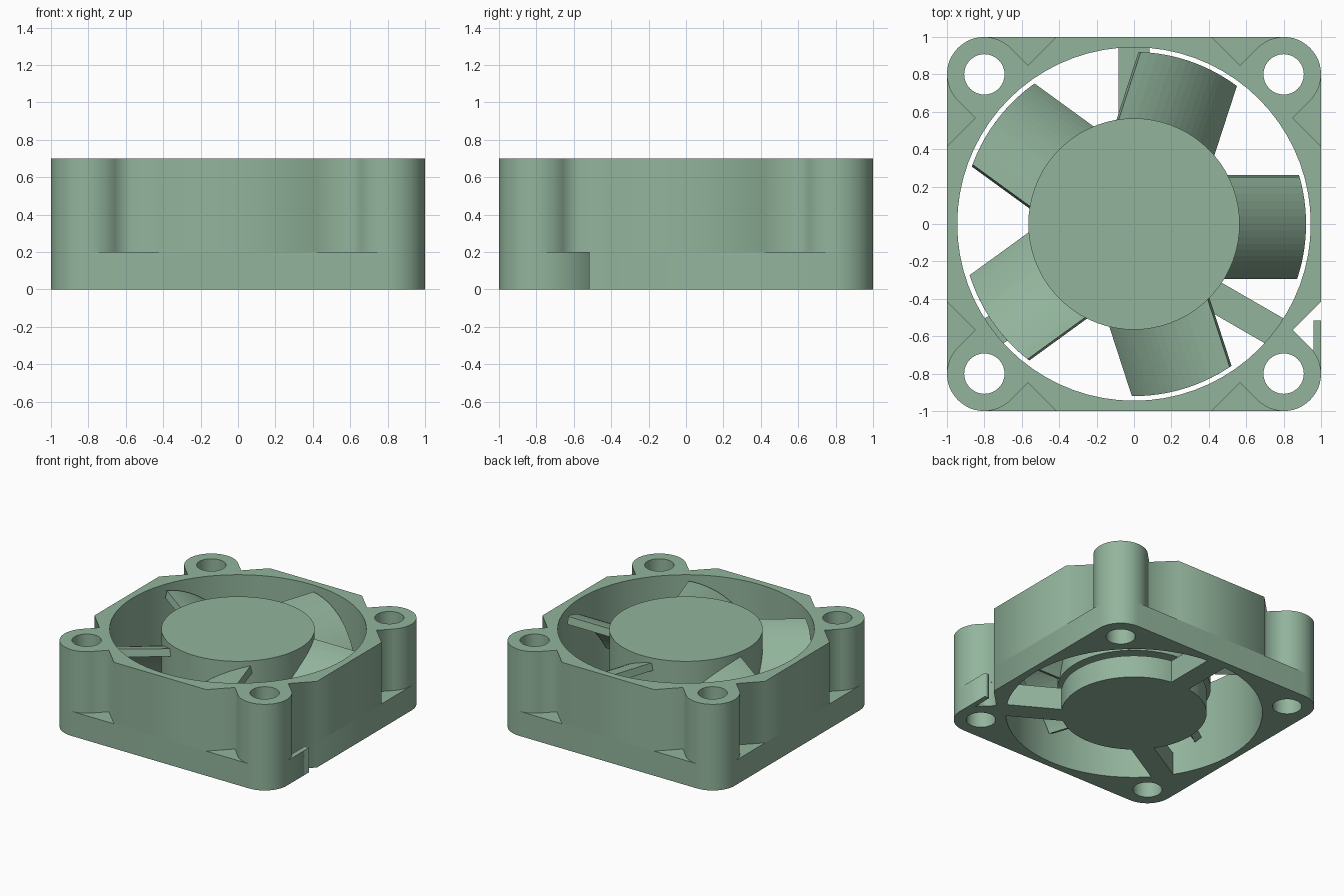
import bpy, bmesh
from math import sin, cos, pi, radians, sqrt
from mathutils import Matrix

old = bpy.data.objects.get("Cube")
if old:
    bpy.data.objects.remove(old, do_unlink=True)

# Single plastic colour
COLOUR = (0.29, 0.46, 0.335, 1)
plastic = bpy.data.materials.new("sage_green_plastic")
plastic.use_nodes = True
plastic.diffuse_color = COLOUR
plastic.node_tree.nodes["Principled BSDF"].inputs["Base Color"].default_value = COLOUR


def add_object(name, bm):
    """Turn a bmesh into a named object with the plastic material."""
    bmesh.ops.remove_doubles(bm, verts=bm.verts, dist=1e-5)
    bmesh.ops.recalc_face_normals(bm, faces=bm.faces)
    mesh = bpy.data.meshes.new(name)
    bm.to_mesh(mesh)
    bm.free()
    mesh.materials.clear()
    mesh.materials.append(plastic)
    obj = bpy.data.objects.new(name, mesh)
    bpy.context.collection.objects.link(obj)
    return obj


def arc(cx, cy, r, start, end, steps):
    angles = [radians(start + (end - start) * i / steps) for i in range(steps + 1)]
    return [(cx + r * cos(a), cy + r * sin(a)) for a in angles]


def circle(cx, cy, r, steps):
    return arc(cx, cy, r, 0, 360, steps)[:-1]


def turn(points, quarter):
    """Rotate points by quarter turns about the centre."""
    for _ in range(quarter):
        points = [(-y, x) for x, y in points]
    return points


def extrude_profile(name, loops, z0, z1):
    """Fill nested outlines (inner ones are holes) and extrude them."""
    curve = bpy.data.curves.new(name + "_profile", "CURVE")
    curve.dimensions = "2D"
    curve.fill_mode = "BOTH"
    curve.extrude = (z1 - z0) / 2
    for loop in loops:
        spline = curve.splines.new("POLY")
        spline.points.add(len(loop) - 1)
        for point, (x, y) in zip(spline.points, loop):
            point.co = (x, y, 0, 1)
        spline.use_cyclic_u = True
    temp = bpy.data.objects.new(name + "_profile", curve)
    bpy.context.collection.objects.link(temp)
    graph = bpy.context.evaluated_depsgraph_get()
    mesh = bpy.data.meshes.new_from_object(temp.evaluated_get(graph))
    bm = bmesh.new()
    bm.from_mesh(mesh)
    bmesh.ops.translate(bm, verts=bm.verts, vec=(0, 0, (z0 + z1) / 2))
    bpy.data.objects.remove(temp, do_unlink=True)
    bpy.data.curves.remove(curve)
    bpy.data.meshes.remove(mesh)
    return add_object(name, bm)


HEIGHT, STEP = 0.7, 0.2
POST, POST_R = 0.8, 0.2
FLAT = sqrt(2) - 1                    # half length of an octagon side
NECK_A, NECK_B = 0.849, 0.566         # where the post webs meet the octagon

# Bore and screw holes run through both layers of the frame
holes = [circle(0, 0, 0.945, 72)]
holes += [circle(sx * POST, sy * POST, 0.108, 32) for sx in (-1, 1) for sy in (-1, 1)]

# Base flange: rounded square with a cable notch beside one corner
base = []
for k in range(4):
    base += turn(arc(POST, POST, POST_R, 0, 90, 12), k)
base += [(1, -0.515), (0.96, -0.515), (0.96, -0.68), (NECK_A, -NECK_B), (1, -FLAT)]
# The notch belongs after the last corner, whose arc ends on the +x side
extrude_profile("frame_base", [base] + holes, 0, STEP)

# Upper frame: octagon body with webbed round screw posts
upper = []
for k in range(4):
    corner = [(1, FLAT), (NECK_A, NECK_B)]
    corner += arc(POST, POST, POST_R, -45, 135, 24)
    corner += [(NECK_B, NECK_A), (FLAT, 1)]
    upper += turn(corner, k)
extrude_profile("frame_upper", [upper] + holes, STEP, HEIGHT)

# Motor mount: disc and three struts
DISC_TOP = 0.18
extrude_profile("motor_mount_disc", [circle(0, 0, 0.535, 64)], 0, DISC_TOP)
for name, angle, offset in (("back", 90, 0), ("left", -30, -0.12), ("right", 210, 0.12)):
    bm = bmesh.new()
    bmesh.ops.create_cube(bm, size=1)
    length = 0.55
    bmesh.ops.scale(bm, verts=bm.verts, vec=(length, 0.165, DISC_TOP))
    bmesh.ops.translate(bm, verts=bm.verts, vec=(0.96 - length / 2, offset, DISC_TOP / 2))
    bmesh.ops.rotate(bm, verts=bm.verts, matrix=Matrix.Rotation(radians(angle), 3, "Z"))
    add_object(name + "_strut", bm)

# Rotor hub on a short shaft
extrude_profile("rotor_shaft", [circle(0, 0, 0.12, 32)], DISC_TOP, 0.21)
extrude_profile("rotor_hub", [circle(0, 0, 0.565, 72)], 0.21, HEIGHT)

# Fan blades: curved plates trimmed to the sweep circle
CURVE_R, THICK, SWEEP = 0.77, 0.06, 0.92
SHALLOW, STEEP, STEPS = radians(11), radians(64), 16
centre_y = 0.25 + CURVE_R * sin(SHALLOW)
centre_z = 0.66 - CURVE_R * cos(SHALLOW)


def blade_section(bm, phi):
    """Four corners of the blade at one point along its curve."""
    ring = []
    for r, tip in ((CURVE_R, False), (CURVE_R, True),
                   (CURVE_R - THICK, True), (CURVE_R - THICK, False)):
        y = centre_y - r * sin(phi)
        x = sqrt(SWEEP ** 2 - y ** 2) if tip else 0.45
        ring.append(bm.verts.new((x, y, centre_z + r * cos(phi))))
    return ring


for i in range(5):
    bm = bmesh.new()
    rings = [blade_section(bm, SHALLOW + (STEEP - SHALLOW) * s / STEPS)
             for s in range(STEPS + 1)]
    for a, b in zip(rings, rings[1:]):
        for j in range(4):
            k = (j + 1) % 4
            bm.faces.new((a[j], a[k], b[k], b[j]))
    bm.faces.new(rings[0])
    bm.faces.new(rings[-1])
    bmesh.ops.rotate(bm, verts=bm.verts, matrix=Matrix.Rotation(2 * pi * i / 5, 3, "Z"))
    add_object("fan_blade_%d" % (i + 1), bm)
